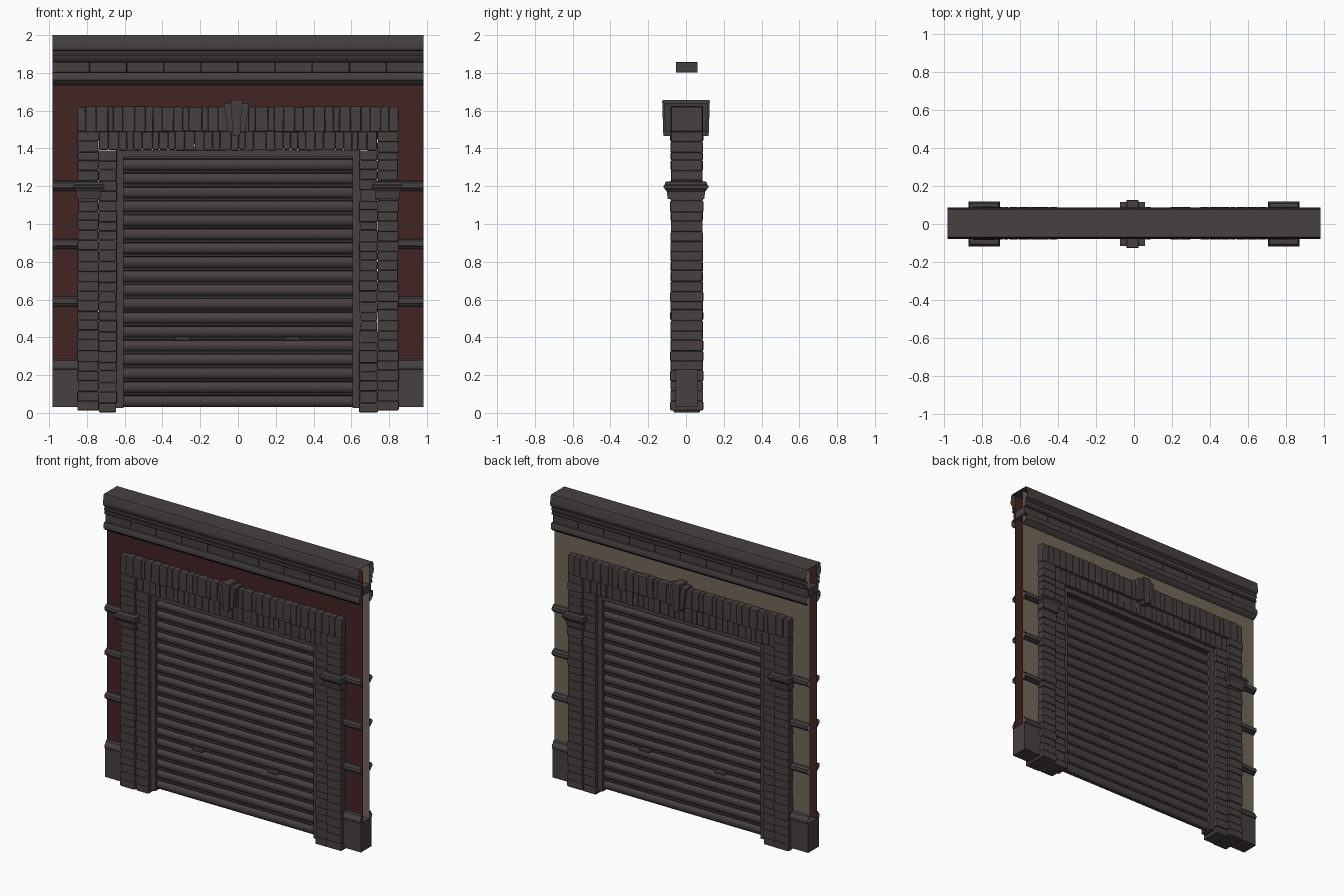
import bpy, bmesh, math, random
from mathutils import Matrix, Vector

if "Cube" in bpy.data.objects:
    bpy.data.objects.remove(bpy.data.objects["Cube"])

random.seed(4)
CY = 0.004          # middle of the wall thickness
W = 0.983           # half width of the wall section


def material(name, rgb):
    m = bpy.data.materials.new(name)
    m.diffuse_color = (*rgb, 1)
    m.use_nodes = True
    m.node_tree.nodes["Principled BSDF"].inputs["Base Color"].default_value = m.diffuse_color
    return m


STONE = material("dark grey stone", (0.061, 0.053, 0.051))
RED = material("dark red plaster", (0.056, 0.018, 0.018))
BEIGE = material("beige plaster", (0.165, 0.138, 0.098))


def finish(name, bm, mat, smooth=False):
    me = bpy.data.meshes.new(name)
    bm.to_mesh(me)
    bm.free()
    me.materials.append(mat)
    ob = bpy.data.objects.new(name, me)
    bpy.context.collection.objects.link(ob)
    if smooth:
        bpy.context.view_layer.objects.active = ob
        ob.select_set(True)
        bpy.ops.object.shade_smooth_by_angle(angle=math.radians(35))
        ob.select_set(False)
    return ob


def add_box(bm, x0, x1, y0, y1, z0, z1, bevel=0.0, tilt=0.0):
    c = Vector(((x0 + x1) / 2, (y0 + y1) / 2, (z0 + z1) / 2))
    mat = (Matrix.Translation(c) @ Matrix.Rotation(tilt, 4, 'Y')
           @ Matrix.Diagonal((x1 - x0, y1 - y0, z1 - z0, 1)))
    r = bmesh.ops.create_cube(bm, size=1, matrix=mat)
    if bevel:
        edges = list({e for v in r['verts'] for e in v.link_edges})
        bmesh.ops.bevel(bm, geom=edges, offset=bevel, segments=2,
                        profile=0.5, affect='EDGES')


def add_strip(bm, profile, x0, x1, side):
    """Open moulding along x; profile is (distance from wall middle, z)."""
    rows = [[bm.verts.new((x, CY - side * d, z)) for x in (x0, x1)]
            for d, z in profile]
    for a, b in zip(rows, rows[1:]):
        q = [a[0], a[1], b[1], b[0]]
        bm.faces.new(q if side > 0 else q[::-1])


def add_loft(bm, cx, rings):
    """Closed stack of rectangles (half x, half y, z)."""
    loops = [[bm.verts.new((cx + sx * hx, sy * hy, z))
              for sx, sy in ((-1, -1), (1, -1), (1, 1), (-1, 1))]
             for hx, hy, z in rings]
    for a, b in zip(loops, loops[1:]):
        for i in range(4):
            j = (i + 1) % 4
            bm.faces.new((a[i], a[j], b[j], b[i]))
    bm.faces.new(loops[0][::-1])
    bm.faces.new(loops[-1])


# Wall skins: red in front, beige behind, opening left for the door
for name, side, mat in (("front_wall", 1, RED), ("back_wall", -1, BEIGE)):
    bm = bmesh.new()
    for x0, x1, z0, z1 in ((-W, -0.74, 0.03, 1.45), (0.74, W, 0.03, 1.45),
                           (-W, W, 1.45, 1.98)):
        add_strip(bm, [(0.038, z0), (0.038, z1)], x0, x1, side)
    finish(name, bm, mat)

# Cornice on both sides with flat top
lower = [(0.038, 1.735), (0.062, 1.748), (0.066, 1.756), (0.074, 1.762),
         (0.076, 1.79), (0.070, 1.802), (0.045, 1.803)]
upper = [(0.045, 1.857), (0.066, 1.859), (0.069, 1.868), (0.063, 1.874),
         (0.065, 1.888), (0.072, 1.896), (0.066, 1.903), (0.068, 1.915),
         (0.078, 1.922), (0.083, 1.938), (0.083, 1.955), (0.078, 1.968),
         (0.079, 1.985), (0.072, 2.0), (0.0, 2.0)]
bm = bmesh.new()
for side in (1, -1):
    add_strip(bm, lower, -W, W, side)
    add_strip(bm, upper, -W, W, side)
finish("cornice", bm, STONE, True)

# Row of long frieze blocks inside the cornice
bm = bmesh.new()
n = 10
for i in range(n):
    a = -W + 2 * W * i / n
    add_box(bm, a + 0.001, a + 2 * W / n - 0.001, CY - 0.058, CY + 0.058,
            1.803, 1.857, 0.003)
finish("frieze_blocks", bm, STONE)

# String courses and plinths at both ends
course = [(0.038, -0.028), (0.050, -0.025), (0.054, -0.016), (0.064, -0.012),
          (0.067, 0.0), (0.064, 0.014), (0.054, 0.018), (0.050, 0.023),
          (0.038, 0.025)]
plinth_cap = [(0.058, 0.228), (0.064, 0.233), (0.066, 0.245), (0.062, 0.258),
              (0.054, 0.265), (0.050, 0.278), (0.038, 0.284)]
bm_c, bm_p = bmesh.new(), bmesh.new()
for s in (-1, 1):
    x0, x1 = sorted((s * 0.83, s * W))
    for side in (1, -1):
        for zc in (0.592, 0.895, 1.202):
            add_strip(bm_c, [(d, zc + z) for d, z in course], x0, x1, side)
        add_strip(bm_p, plinth_cap, x0, x1, side)
    add_box(bm_p, x0, x1, CY - 0.059, CY + 0.059, 0.03, 0.23)
finish("string_courses", bm_c, STONE, True)
finish("plinths", bm_p, STONE)


# Brick jambs: stacked bricks with slight irregularity
def jambs(name, xa, xb, hy, z0, z1, count):
    bm = bmesh.new()
    for s in (-1, 1):
        cuts = [z0 + (z1 - z0) * (i + (random.uniform(-.12, .12)
                if 0 < i < count else 0)) / count for i in range(count + 1)]
        for a, b in zip(cuts, cuts[1:]):
            j = random.uniform(-0.003, 0.002)
            x0, x1 = sorted((s * (xa - j), s * (xb + j)))
            add_box(bm, x0, x1, CY - hy - j, CY + hy + j, a, b, 0.006)
    finish(name, bm, STONE)


jambs("outer_brick_jambs", 0.737, 0.85, 0.086, 0.013, 1.49, 28)
jambs("inner_brick_jambs", 0.642, 0.74, 0.070, 0.003, 1.39, 26)


# Brick lintels: upright bricks of uneven width
def lintel(name, hx, hy, z0, z1, count):
    bm = bmesh.new()
    cuts = [-hx + 2 * hx * (i + (random.uniform(-.25, .25)
            if 0 < i < count else 0)) / count for i in range(count + 1)]
    for a, b in zip(cuts, cuts[1:]):
        j = random.uniform(-0.003, 0.002)
        add_box(bm, a, b, CY - hy - j, CY + hy + j, z0 - j, z1 + j, 0.006,
                random.uniform(-0.015, 0.015))
    finish(name, bm, STONE)


lintel("outer_brick_lintel", 0.85, 0.085, 1.488, 1.622, 34)
lintel("inner_brick_lintel", 0.735, 0.070, 1.39, 1.49, 32)

# Keystone: tapered centre stone with a stone on each side
bm = bmesh.new()
add_loft(bm, 0, [(0.045, 0.110, 1.487), (0.067, 0.116, 1.637)])
add_loft(bm, 0, [(0.019, 0.120, 1.466), (0.031, 0.126, 1.648),
                 (0.028, 0.124, 1.656)])
ob = finish("keystone", bm, STONE)
ob.location.x = -0.008

# Capitals around the outer jambs
bm = bmesh.new()
for s in (-1, 1):
    add_loft(bm, s * 0.79, [(0.064, 0.096, 1.132), (0.064, 0.102, 1.172),
                            (0.070, 0.108, 1.180), (0.080, 0.112, 1.186),
                            (0.083, 0.119, 1.194), (0.083, 0.119, 1.204),
                            (0.077, 0.112, 1.210), (0.076, 0.109, 1.222),
                            (0.066, 0.100, 1.226)])
finish("capitals", bm, STONE)

# Door frame
bm = bmesh.new()
for s in (-1, 1):
    x0, x1 = sorted((s * 0.607, s * 0.645))
    add_box(bm, x0, x1, CY - 0.045, CY + 0.045, 0.025, 1.392)
add_box(bm, -0.607, 0.607, CY - 0.045, CY + 0.045, 1.356, 1.392)
finish("door_frame", bm, STONE)

# Roller shutter: repeated curved slat profile on both sides
slats, z0, z1 = 18, 0.032, 1.358
step = (z1 - z0) / slats
profile = []
for i in range(slats):
    for t, d in ((0.0, 0.012), (0.08, 0.020), (0.22, 0.027), (0.42, 0.030),
                 (0.62, 0.027), (0.74, 0.020), (0.78, 0.012), (0.84, 0.018),
                 (0.94, 0.018)):
        profile.append((d, z0 + step * (i + t)))
profile.append((0.012, z1))
bm = bmesh.new()
for side in (1, -1):
    add_strip(bm, profile, -0.61, 0.61, side)
add_strip(bm, [(0.012, z0), (-0.012, z0)], -0.61, 0.61, 1)
finish("roller_shutter", bm, STONE, True)

# Shutter handles, front and back
bm = bmesh.new()
for s in (-1, 1):
    for side in (-1, 1):
        y0, y1 = sorted((CY + side * 0.015, CY + side * 0.042))
        add_box(bm, s * 0.29 - 0.04, s * 0.29 + 0.04, y0, y1,
                0.384, 0.402, 0.004)
finish("shutter_handles", bm, STONE)
